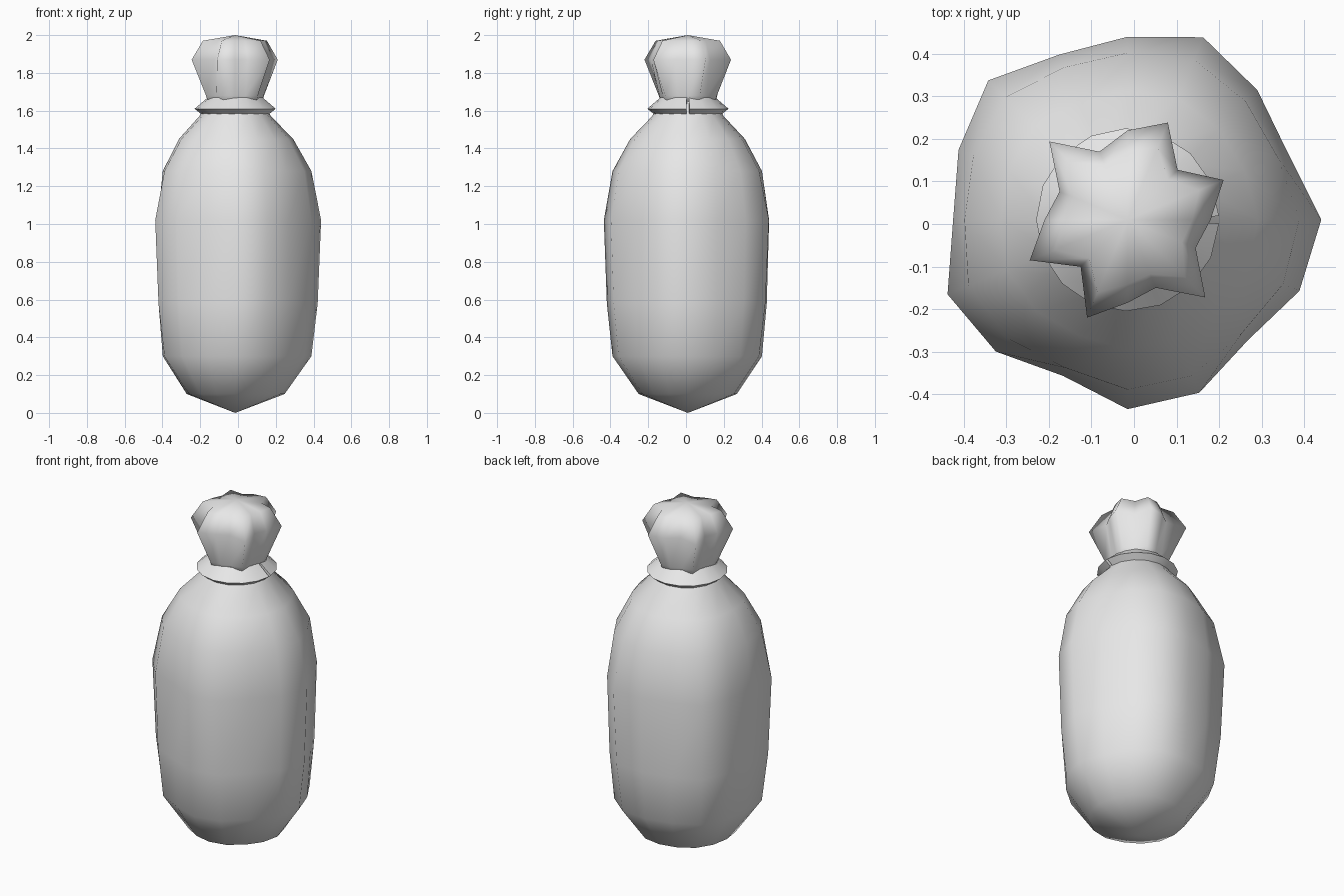
import bpy, bmesh, math

if "Cube" in bpy.data.objects:
    bpy.data.objects.remove(bpy.data.objects["Cube"])

SIDES = 16
AXIS = (-0.015, 0.01)

cloth = bpy.data.materials.new("light grey cloth")
cloth.diffuse_color = (0.8, 0.8, 0.8, 1)
cloth.use_nodes = True
cloth.node_tree.nodes["Principled BSDF"].inputs["Base Color"].default_value = cloth.diffuse_color


def add_object(name, bm, sharp_angle):
    bmesh.ops.recalc_face_normals(bm, faces=bm.faces)
    mesh = bpy.data.meshes.new(name)
    bm.to_mesh(mesh)
    bm.free()
    obj = bpy.data.objects.new(name, mesh)
    obj.location = (*AXIS, 0)
    mesh.materials.append(cloth)
    bpy.context.collection.objects.link(obj)
    bpy.ops.object.select_all(action='DESELECT')
    obj.select_set(True)
    bpy.context.view_layer.objects.active = obj
    bpy.ops.object.shade_smooth_by_angle(angle=math.radians(sharp_angle))
    return obj


def ring(bm, radii, z):
    step = 2 * math.pi / SIDES
    return [bm.verts.new((r * math.cos(i * step), r * math.sin(i * step), z))
            for i, r in enumerate(radii)]


def bridge(bm, a, b):
    for i in range(SIDES):
        j = (i + 1) % SIDES
        bm.faces.new((a[i], a[j], b[j], b[i]))


def fan(bm, loop, z):
    tip = bm.verts.new((0, 0, z))
    for i in range(SIDES):
        bm.faces.new((loop[i], loop[(i + 1) % SIDES], tip))


def blend(radii, scale, mean, lumps):
    """Uneven outline, pulled towards a circle when lumps is below 1."""
    return [scale * (mean + (r - mean) * lumps) for r in radii]


# Lumpy sack body, closed by a shallow cone underneath
lumpy = [.455, .408, .431, .464, .43, .42, .463, .43,
         .41, .458, .438, .397, .445, .44, .40, .437]
bm = bmesh.new()
levels = [(0.10, .60, .2), (0.30, .91, .5), (0.58, .97, .8), (1.02, 1.0, 1),
          (1.28, .91, .5), (1.45, .70, .3), (1.57, .44, 0), (1.66, .32, 0)]
loops = [ring(bm, blend(lumpy, s, .432, k), z) for z, s, k in levels]
for a, b in zip(loops, loops[1:]):
    bridge(bm, a, b)
fan(bm, loops[0], 0.0)
fan(bm, loops[-1], 1.66)
add_object("sack_body", bm, 75)

# Gathered cloth above the tie, with six pointed folds
star = [.195, .244, .166, .247, .21, .173, .26, .173,
        .195, .249, .156, .249, .195, .173, .258, .173]
bm = bmesh.new()
levels = [(1.62, .68, .25), (1.68, .75, .4), (1.87, 1.0, 1), (1.97, .77, .8)]
loops = [ring(bm, blend(star, s, .205, k), z) for z, s, k in levels]
for a, b in zip(loops, loops[1:]):
    bridge(bm, a, b)
fan(bm, loops[0], 1.62)
fan(bm, loops[-1], 2.0)
add_object("gathered_top", bm, 100)

# Tie band with a narrow gap where its ends meet
bm = bmesh.new()
section = [(.12, 1.58), (.175, 1.578), (.215, 1.61), (.145, 1.67), (.12, 1.67)]
gap = 0.04
strips = []
for i in range(SIDES + 1):
    a = gap + (2 * math.pi - 2 * gap) * i / SIDES
    strips.append([bm.verts.new((r * math.cos(a), r * math.sin(a), z))
                   for r, z in section])
n = len(section)
for a, b in zip(strips, strips[1:]):
    for i in range(n):
        j = (i + 1) % n
        bm.faces.new((a[i], a[j], b[j], b[i]))
bm.faces.new(strips[0])
bm.faces.new(strips[-1])
add_object("tie_band", bm, 40)
